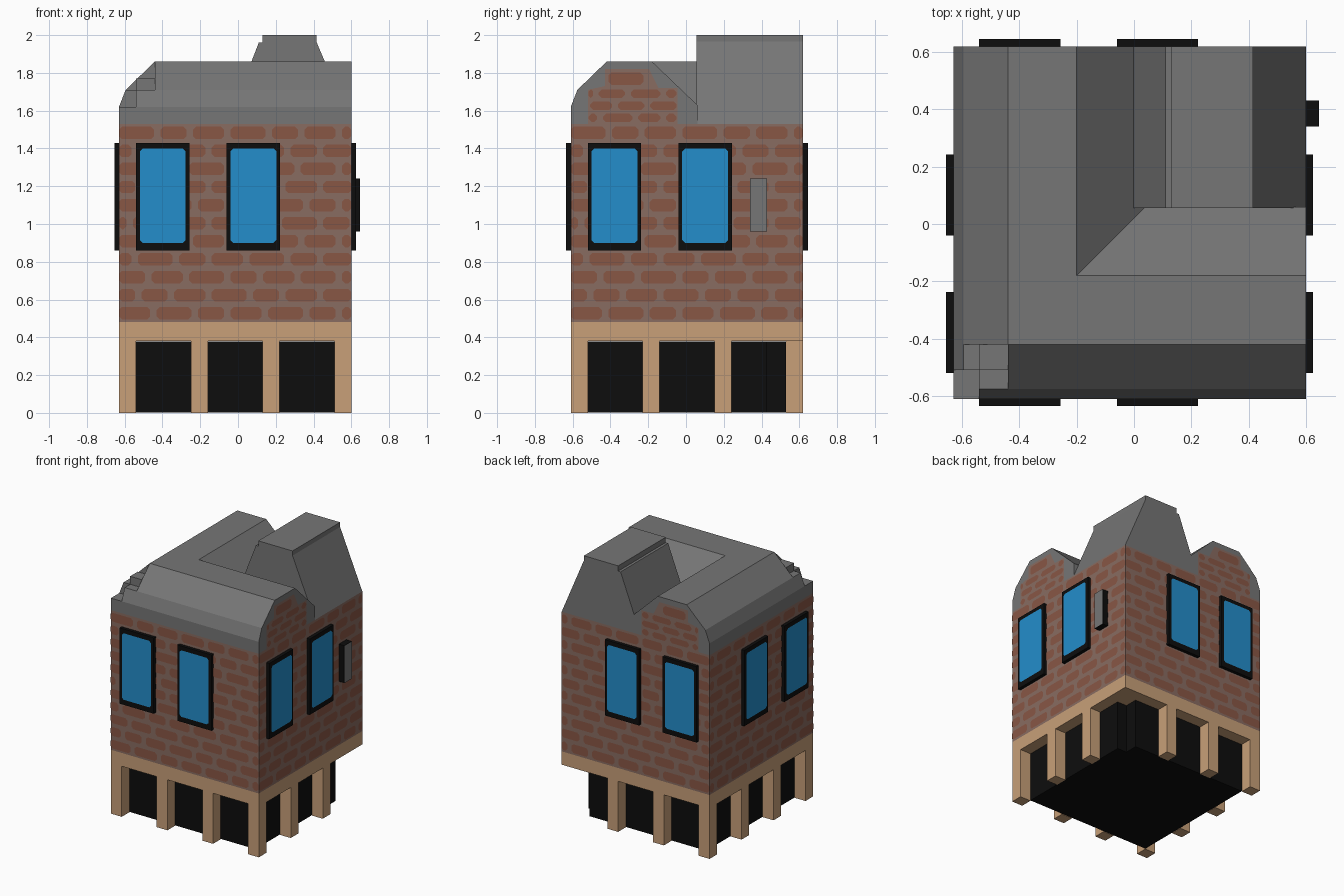
import bpy, bmesh, math
from mathutils import Vector

if "Cube" in bpy.data.objects:
    bpy.data.objects.remove(bpy.data.objects["Cube"])

CX, CY, H = -0.015, 0.005, 0.615      # centre and half width of the square plan


def material(name, rgb):
    m = bpy.data.materials.new(name)
    m.diffuse_color = (*rgb, 1)
    m.use_nodes = True
    m.node_tree.nodes["Principled BSDF"].inputs["Base Color"].default_value = m.diffuse_color
    return m


TAN = material("tan stone", (0.58, 0.35, 0.19))
BLACK = material("black", (0.004, 0.004, 0.004))
BLUE = material("blue glass", (0.017, 0.27, 0.60))
BRICK = material("red brick", (0.25, 0.095, 0.06))
MORTAR = material("mortar", (0.25, 0.15, 0.12))
GREY = material("grey slate", (0.18, 0.18, 0.18))


def finish(name, bm, *mats):
    me = bpy.data.meshes.new(name)
    bm.to_mesh(me)
    bm.free()
    for m in mats:
        me.materials.append(m)
    ob = bpy.data.objects.new(name, me)
    bpy.context.collection.objects.link(ob)
    return ob


def prism(name, pts, to3d, a, b, mat):
    """Extrude a 2D profile between a and b; to3d(u, v, w) places the points."""
    bm = bmesh.new()
    lo = [bm.verts.new(to3d(u, v, a)) for u, v in pts]
    hi = [bm.verts.new(to3d(u, v, b)) for u, v in pts]
    bm.faces.new(lo)
    bm.faces.new(hi)
    for i in range(len(pts)):
        j = (i + 1) % len(pts)
        bm.faces.new((lo[i], lo[j], hi[j], hi[i]))
    bmesh.ops.recalc_face_normals(bm, faces=bm.faces)
    return finish(name, bm, mat)


def box(name, x0, x1, y0, y1, z0, z1, mat):
    return prism(name, [(x0, y0), (x1, y0), (x1, y1), (x0, y1)],
                 lambda u, v, w: (u, v, w), z0, z1, mat)


# each side: u runs along x or y measured from the centre, d is distance outward
SIDES = {
    "front": (lambda u, z, d: (CX + u, CY - H - d, z), Vector((0, -1, 0))),
    "right": (lambda u, z, d: (CX + H + d, CY + u, z), Vector((1, 0, 0))),
    "back": (lambda u, z, d: (CX + u, CY + H + d, z), Vector((0, 1, 0))),
    "left": (lambda u, z, d: (CX - H - d, CY + u, z), Vector((-1, 0, 0))),
}


def plate(bm, side, pts, d):
    to3d, out = SIDES[side]
    f = bm.faces.new([bm.verts.new(to3d(u, z, d)) for u, z in pts])
    f.normal_update()
    if f.normal.dot(out) < 0:
        f.normal_flip()


def octagon(u0, u1, z0, z1, c):
    c = min(c, (u1 - u0) * 0.45)
    return [(u0 + c, z0), (u1 - c, z0), (u1, z0 + c), (u1, z1 - c),
            (u1 - c, z1), (u0 + c, z1), (u0, z1 - c), (u0, z0 + c)]


def brick_rows(bm, side, u0, u1, z0, rows, pitch, height, length, gap):
    for r in range(rows):
        z = z0 + r * pitch + (pitch - height) / 2
        u = -H - (r % 2) * (length + gap) * 0.5
        k = 0
        while u < u1:
            w = length * (1.0, 1.12, 0.84)[(k + r) % 3]   # uneven brick lengths
            a, b = max(u, u0), min(u + w, u1)
            if b - a > 0.02:
                plate(bm, side, octagon(a, b, z, z + height, 0.016), 0.003)
            u += w + gap
            k += 1


# ---- ground floor: stone band, pillars, dark core with a notched back corner
box("stone_band", CX - H, CX + H, CY - H, CY + H, 0.38, 0.48, TAN)
P = 0.09
steps = [-H + i * (2 * H - P) / 3 for i in range(4)]
for i, px in enumerate(steps):
    for j, py in enumerate(steps):
        if (i in (0, 3) or j in (0, 3)) and (i, j) != (3, 3):
            box("pillar", CX + px, CX + px + P, CY + py, CY + py + P, 0, 0.38, TAN)
core = [(-0.54, -0.52), (0.51, -0.52), (0.51, 0.43), (0.43, 0.43), (0.43, 0.53), (-0.54, 0.53)]
prism("shop_interior", core, lambda u, v, w: (u, v, w), 0.003, 0.379, BLACK)

# ---- brick storey
box("wall_block", CX - H, CX + H, CY - H, CY + H, 0.48, 1.53, MORTAR)
bm = bmesh.new()
for s in SIDES:
    brick_rows(bm, s, -H, H, 0.48, 11, 1.05 / 11, 0.066, 0.165, 0.034)
finish("wall_bricks", bm, BRICK)

# ---- windows, two per side at the same offsets
glass = bmesh.new()
for s, (to3d, out) in SIDES.items():
    for u in (-0.525, -0.045):
        prism("window_frame", [(u, 0.86), (u + 0.283, 0.86), (u + 0.283, 1.43), (u, 1.43)],
              to3d, -0.01, 0.025, BLACK)
        plate(glass, s, octagon(u + 0.02, u + 0.263, 0.9, 1.4, 0.015), 0.028)
finish("window_glass", glass, BLUE)

# ---- meter box on the right wall with a grey cover
box("meter_box", 0.59, 0.645, 0.34, 0.43, 0.96, 1.24, BLACK)
bm = bmesh.new()
plate(bm, "right", [(0.335, 0.96), (0.425, 0.96), (0.425, 1.24), (0.335, 1.24)], 0.048)
finish("meter_cover", bm, GREY)

# ---- roof: two gambrel arms, a tall gable block, and a stepped corner
along_x = lambda u, v, w: (w, u, v)
along_y = lambda u, v, w: (u, w, v)
front_arm = [(-0.61, 1.53), (-0.61, 1.62), (-0.575, 1.71), (-0.42, 1.86),
             (-0.18, 1.86), (0.06, 1.63), (0.06, 1.53)]
left_arm = [(-0.63, 1.53), (-0.63, 1.62), (-0.595, 1.71), (-0.44, 1.86),
            (-0.2, 1.86), (0.04, 1.63), (0.04, 1.53)]
tall = [(-0.05, 1.53), (-0.01, 1.65), (0.11, 1.96), (0.13, 1.96), (0.13, 2.0),
        (0.415, 2.0), (0.415, 1.965), (0.6, 1.53)]
roof = prism("roof", front_arm, along_x, -0.44, 0.6, GREY)
extra = [
    prism("roof_left", left_arm, along_y, -0.42, 0.62, GREY),
    prism("roof_tall", tall, along_y, 0.055, 0.62, GREY),
]
for part in extra:
    mod = roof.modifiers.new("join", "BOOLEAN")
    mod.operation, mod.solver, mod.object = "UNION", "EXACT", part
bpy.context.view_layer.update()
joined = bpy.data.meshes.new_from_object(
    roof.evaluated_get(bpy.context.evaluated_depsgraph_get()))
roof.modifiers.clear()
roof.data = joined
for part in extra:
    bpy.data.objects.remove(part)

# stepped corner between the two arms
box("corner_base", -0.63, -0.44, -0.61, -0.42, 1.53, 1.62, GREY)
box("corner_step_top", -0.54, -0.44, -0.51, -0.42, 1.62, 1.77, GREY)
prism("corner_strip_front", [(-0.61, 1.62), (-0.575, 1.71), (-0.5, 1.71), (-0.5, 1.62)],
      along_x, -0.54, -0.44, GREY)
prism("corner_strip_left", [(-0.63, 1.62), (-0.595, 1.71), (-0.53, 1.71), (-0.53, 1.62)],
      along_y, -0.51, -0.42, GREY)

# ---- brick gables on the open ends of both arms
mortar, bricks = bmesh.new(), bmesh.new()
for s in ("right", "back"):
    plate(mortar, s, [(-0.525, 1.53), (-0.05, 1.53), (-0.05, 1.72), (-0.15, 1.72), (-0.2, 1.82),
                      (-0.435, 1.82), (-0.435, 1.73), (-0.525, 1.71)], 0.0015)
    brick_rows(bricks, s, -0.52, -0.055, 1.53, 3, 0.064, 0.045, 0.14, 0.03)
    brick_rows(bricks, s, -0.43, -0.2, 1.725, 1, 0.09, 0.066, 0.165, 0.034)
finish("gable_mortar", mortar, MORTAR)
finish("gable_bricks", bricks, BRICK)
